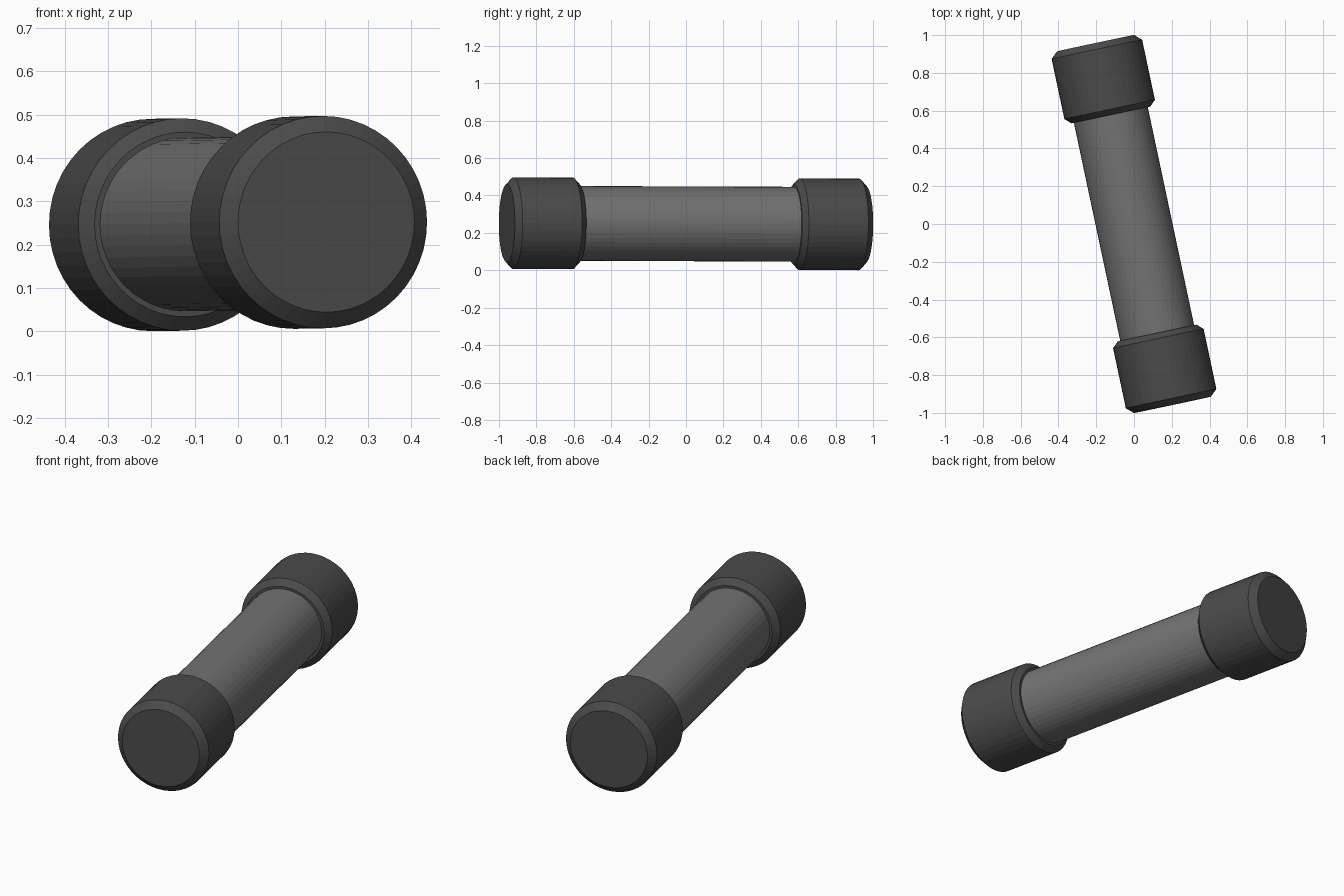
import bpy, bmesh, math
from mathutils import Matrix

if "Cube" in bpy.data.objects:
    bpy.data.objects.remove(bpy.data.objects["Cube"])

SIDES = 48
# Local axis is z; lay it towards +y, dip it slightly, then turn it in plan
PLACE = (Matrix.Translation((0, 0, 0.2485))
         @ Matrix.Rotation(math.radians(12), 4, 'Z')
         @ Matrix.Rotation(math.radians(-90.2), 4, 'X'))


def turned(name, profile, colour):
    """Revolve (radius, height) points into a closed faceted solid."""
    bm = bmesh.new()
    rings = [[bm.verts.new((r * math.cos(2 * math.pi * i / SIDES),
                            r * math.sin(2 * math.pi * i / SIDES), h))
              for i in range(SIDES)] for r, h in profile]
    for a, b in zip(rings, rings[1:]):
        for i in range(SIDES):
            j = (i + 1) % SIDES
            bm.faces.new((a[i], a[j], b[j], b[i]))
    bm.faces.new(rings[0])
    bm.faces.new(rings[-1])
    bmesh.ops.recalc_face_normals(bm, faces=bm.faces)
    mesh = bpy.data.meshes.new(name)
    bm.to_mesh(mesh)
    bm.free()
    obj = bpy.data.objects.new(name, mesh)
    bpy.context.collection.objects.link(obj)
    obj.matrix_world = PLACE
    mat = bpy.data.materials.new(name + "_grey")
    mat.diffuse_color = (*colour, 1)
    mat.use_nodes = True
    mat.node_tree.nodes["Principled BSDF"].inputs["Base Color"].default_value = mat.diffuse_color
    mesh.materials.append(mat)
    return obj


# Central tube, reaching just inside both caps
turned("tube", [(0.2, -0.65), (0.2, 0.65)], (0.17, 0.17, 0.17))

# Chamfered end caps
cap = [(0.213, 0.59), (0.245, 0.62), (0.245, 0.945), (0.208, 0.979)]
for name, side in (("rear_cap", 1), ("front_cap", -1)):
    turned(name, [(r, h * side) for r, h in cap], (0.07, 0.07, 0.07))
